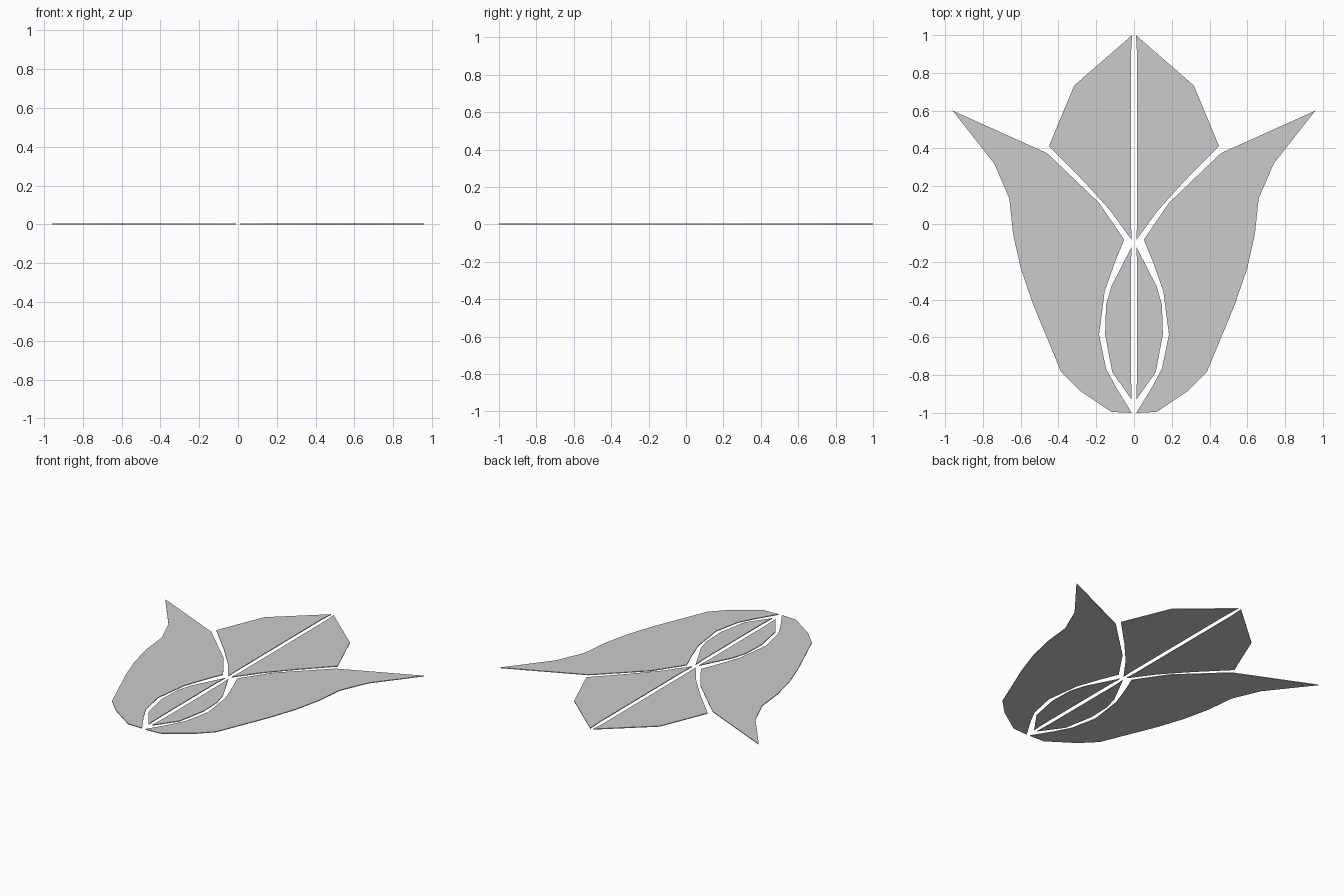
import bpy, bmesh

if "Cube" in bpy.data.objects:
    bpy.data.objects.remove(bpy.data.objects["Cube"])

THICK = 0.005

# Right-hand outlines (x, y) of the flat flower panels
PANELS = {
    "upper_petal": [(0.01, 1.0), (0.317, 0.733), (0.45, 0.413), (0.265, 0.225),
                    (0.125, 0.07), (0.012, -0.085), (0.016, 0.0), (0.016, 0.9)],
    "side_petal": [(0.96, 0.6), (0.74, 0.32), (0.66, 0.135), (0.64, -0.055),
                   (0.598, -0.24), (0.534, -0.426), (0.386, -0.783), (0.29, -0.88),
                   (0.12, -0.995), (0.012, -1.0), (0.095, -0.865), (0.148, -0.765),
                   (0.185, -0.585), (0.155, -0.355), (0.1, -0.2), (0.052, -0.083),
                   (0.185, 0.112), (0.46, 0.375)],
    "core_panel": [(0.012, -0.12), (0.12, -0.33), (0.148, -0.43), (0.153, -0.585),
                   (0.115, -0.785), (0.012, -0.93), (0.016, -0.8), (0.016, -0.2)],
}


def panel(name, outline, side):
    """Thin flat slab from an outline, mirrored by side."""
    bm = bmesh.new()
    face = bm.faces.new([bm.verts.new((side * x, y, 0)) for x, y in outline])
    top = bmesh.ops.extrude_face_region(bm, geom=[face])["geom"]
    bmesh.ops.translate(bm, vec=(0, 0, THICK),
                        verts=[g for g in top if isinstance(g, bmesh.types.BMVert)])
    # Split the concave caps into clean triangles
    bmesh.ops.triangulate(bm, faces=[f for f in bm.faces if len(f.verts) > 4])
    bmesh.ops.recalc_face_normals(bm, faces=bm.faces)
    mesh = bpy.data.meshes.new(name)
    bm.to_mesh(mesh)
    bm.free()
    bpy.context.collection.objects.link(bpy.data.objects.new(name, mesh))


# Each panel on both sides of the centre line
for name, outline in PANELS.items():
    panel(name + "_right", outline, 1)
    panel(name + "_left", outline, -1)
